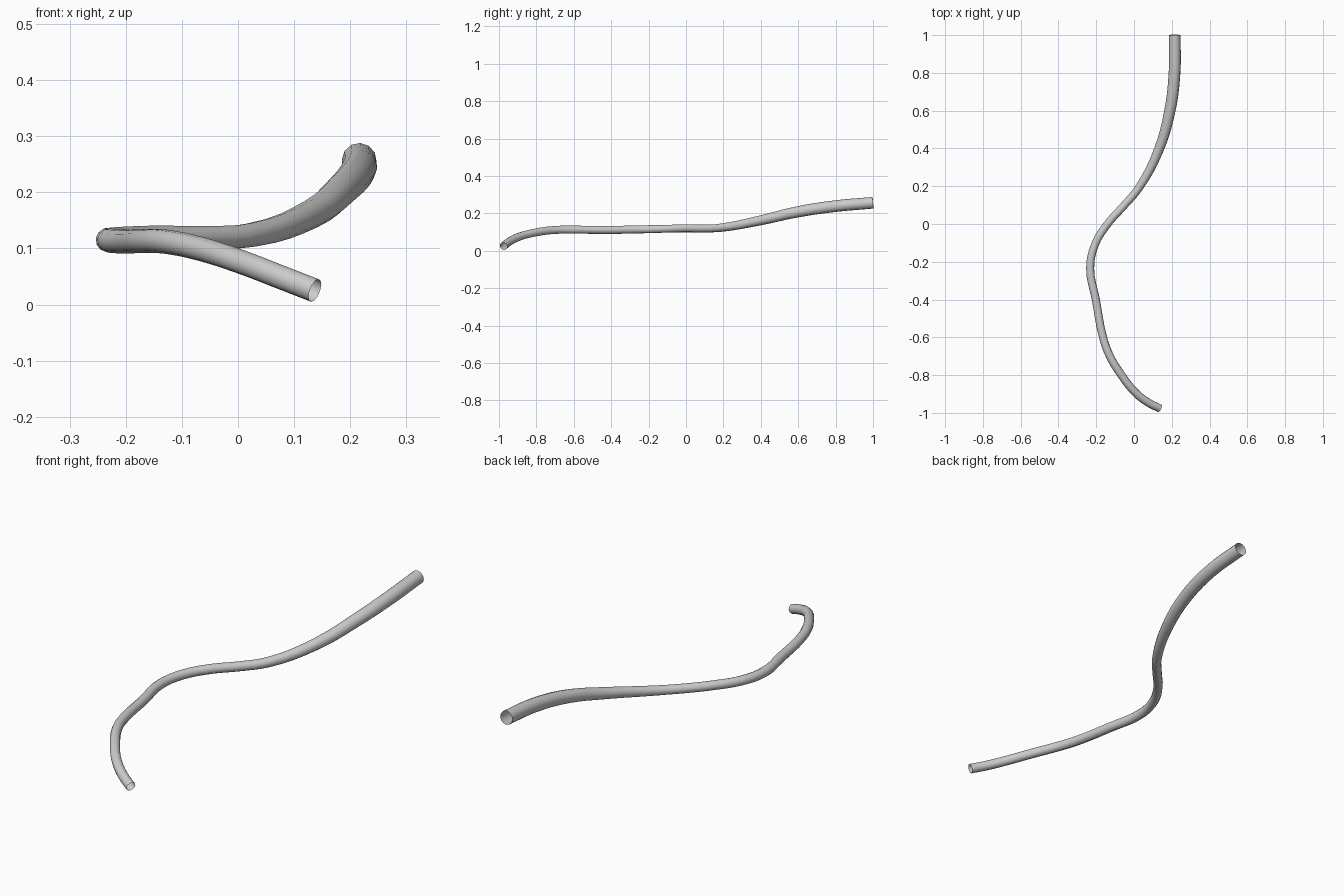
import bpy

# Path of the tube: x, y, z, radius
path = [
    (0.137, -0.976, 0.025, 0.0215),
    (0.078, -0.947, 0.048, 0.0215),
    (0.008, -0.893, 0.075, 0.0215),
    (-0.070, -0.795, 0.100, 0.0215),
    (-0.130, -0.695, 0.112, 0.0215),
    (-0.164, -0.600, 0.113, 0.0215),
    (-0.202, -0.400, 0.112, 0.0215),
    (-0.232, -0.235, 0.115, 0.0215),
    (-0.207, -0.110, 0.118, 0.0210),
    (-0.140, 0.000, 0.120, 0.0210),
    (-0.060, 0.090, 0.119, 0.0210),
    (0.025, 0.190, 0.124, 0.0220),
    (0.130, 0.390, 0.161, 0.0260),
    (0.188, 0.590, 0.207, 0.0295),
    (0.214, 0.790, 0.238, 0.0310),
    (0.216, 1.000, 0.257, 0.0310),
]

# Smooth curve with a round, open-ended section
curve = bpy.data.curves.new("tube", 'CURVE')
curve.dimensions = '3D'
curve.bevel_depth = 1.0
curve.bevel_resolution = 4
curve.resolution_u = 4
curve.use_fill_caps = False
spline = curve.splines.new('BEZIER')
spline.bezier_points.add(len(path) - 1)
spline.radius_interpolation = 'CARDINAL'
for p, (x, y, z, r) in zip(spline.bezier_points, path):
    p.co = (x, y, z)
    p.radius = r
    p.handle_left_type = p.handle_right_type = 'AUTO'

tube = bpy.data.objects.new("tube", curve)
bpy.context.collection.objects.link(tube)

# Turn into a smooth mesh
bpy.context.view_layer.objects.active = tube
tube.select_set(True)
bpy.ops.object.convert(target='MESH')
bpy.ops.object.shade_smooth()
